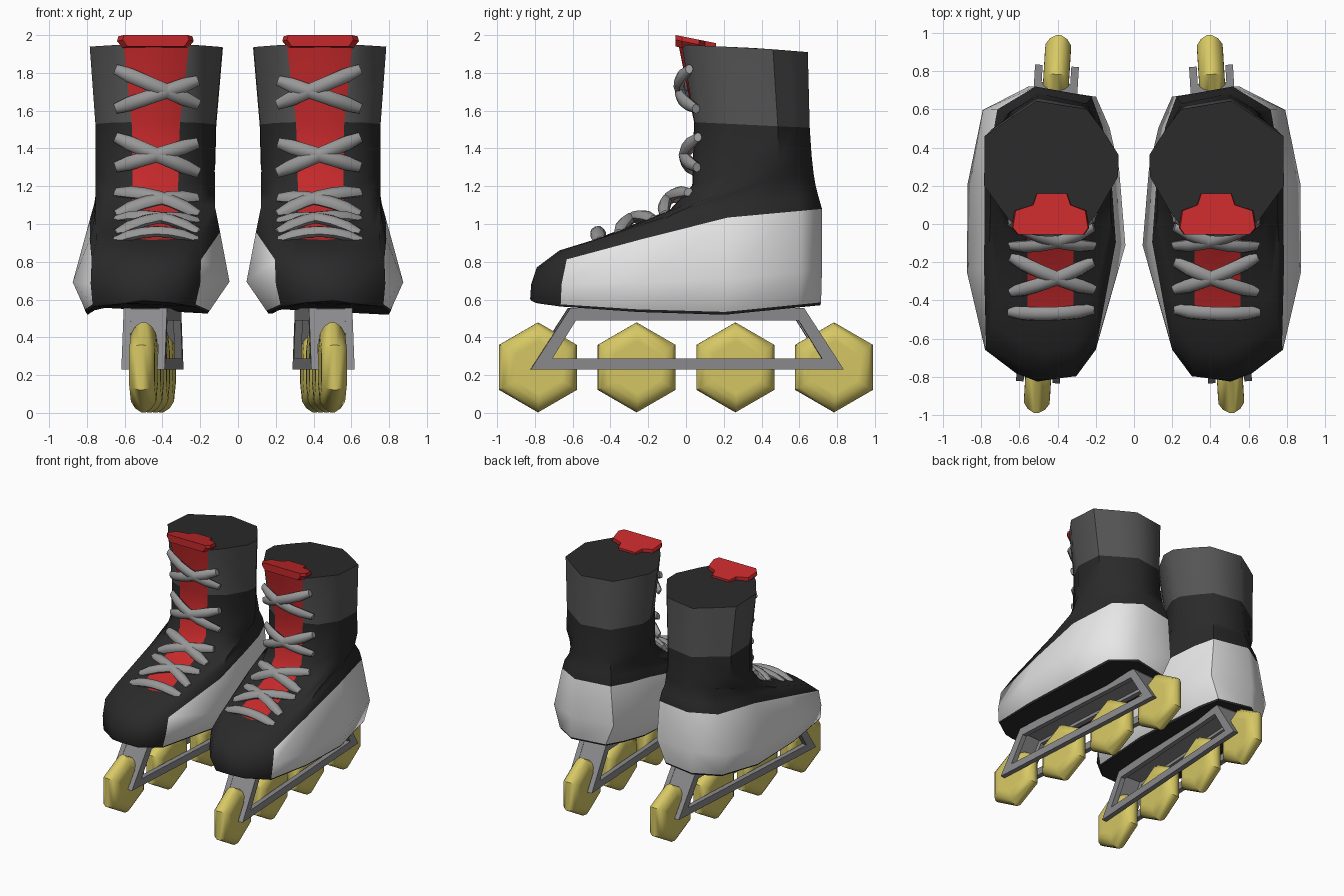
import bpy, bmesh, math
from mathutils import Vector, Matrix

if "Cube" in bpy.data.objects:
    bpy.data.objects.remove(bpy.data.objects["Cube"])

def material(name, rgb):
    m = bpy.data.materials.new(name)
    m.diffuse_color = (*rgb, 1)
    m.use_nodes = True
    m.node_tree.nodes["Principled BSDF"].inputs["Base Color"].default_value = m.diffuse_color
    return m

BLACK = material("black leather", (0.023, 0.023, 0.023))
GREY = material("dark grey cuff", (0.09, 0.09, 0.09))
WHITE = material("white shell", (0.80, 0.80, 0.80))
RED = material("red tongue", (0.56, 0.022, 0.024))
LACE = material("lace grey", (0.31, 0.31, 0.31))
METAL = material("frame grey", (0.26, 0.26, 0.27))
YELLOW = material("yellow wheel", (0.68, 0.58, 0.13))

# Frame and wheels toe out slightly
CHASSIS = Matrix.Translation((0.453, 0, 0)) @ Matrix.Rotation(math.radians(3.45), 4, 'Z')

def finish(name, bm, mats, angle=35, matrix=None):
    """Turn a bmesh into an object mirrored into a pair."""
    if matrix:
        bm.transform(matrix)
    bmesh.ops.recalc_face_normals(bm, faces=bm.faces)
    me = bpy.data.meshes.new(name)
    bm.to_mesh(me)
    bm.free()
    for m in mats:
        me.materials.append(m)
    ob = bpy.data.objects.new(name, me)
    bpy.context.collection.objects.link(ob)
    bpy.ops.object.select_all(action='DESELECT')
    ob.select_set(True)
    bpy.context.view_layer.objects.active = ob
    if angle:
        bpy.ops.object.shade_smooth_by_angle(angle=math.radians(angle))
    mod = ob.modifiers.new("pair", 'MIRROR')
    mod.use_mirror_merge = False
    return ob

def loft(rings, rule=lambda j, i: 0, closed=False):
    """Skin closed rings, with end caps unless the loft closes on itself."""
    bm = bmesh.new()
    vs = [[bm.verts.new(p) for p in r] for r in rings]
    n = len(vs[0])
    for j in range(len(vs) - (0 if closed else 1)):
        a, b = vs[j], vs[(j + 1) % len(vs)]
        for i in range(n):
            k = (i + 1) % n
            bm.faces.new((a[i], a[k], b[k], b[i])).material_index = rule(j, i)
    if not closed:
        bm.faces.new(vs[0])
        bm.faces.new(vs[-1])
    return bm

# Boot outlines (side, front-to-back fraction): foot below, cuff above
FOOT = [(0.08, 0), (0.38, 0.025), (0.7, 0.105), (1, 0.37), (0.99, 0.67), (0.8, 0.92),
        (0.22, 1), (-0.63, 0.965), (-0.8, 0.86), (-0.92, 0.72), (-1, 0.46), (-0.7, 0.105),
        (-0.38, 0.015)]
SHAFT = [(0.08, 0), (0.38, 0.025), (0.7, 0.1), (1, 0.35), (0.99, 0.73), (0.6, 0.87),
         (0.22, 1), (-0.53, 0.935), (-0.77, 0.77), (-1, 0.585), (-0.99, 0.42), (-0.7, 0.15),
         (-0.38, 0.02)]
# y front, y back, z front, z middle, z back, x inner, x outer, tongue spread,
# x of inner and outer front corners
RINGS = [
    (-0.82, 0.71, 0.595, 0.515, 0.57, 0.16, 0.80, 1.0, 0.23, 0.765),
    (-0.825, 0.715, 0.605, 0.53, 0.585, 0.15, 0.81, 1.0, 0.225, 0.77),
    (-0.82, 0.72, 0.68, 0.70, 0.76, 0.045, 0.875, 1.0, 0.20, 0.78),
    (-0.79, 0.72, 0.77, 1.03, 1.08, 0.095, 0.785, 1.0, 0.195, 0.775),
    (-0.67, 0.70, 0.86, 1.10, 1.15, 0.11, 0.765, 1.0, 0.20, 0.75),
    (-0.49, 0.685, 0.915, 1.16, 1.21, 0.12, 0.755, 1.0, 0.20, 0.71),
    (-0.10, 0.675, 1.07, 1.23, 1.27, 0.12, 0.755, 1.0, 0.20, 0.68),
    (0.02, 0.665, 1.20, 1.33, 1.36, 0.12, 0.755, 1.0, 0.20, 0.67),
    (0.03, 0.655, 1.54, 1.52, 1.51, 0.115, 0.755, 1.05, 0.20, 0.67),
    (-0.04, 0.645, 1.95, 1.93, 1.91, 0.08, 0.785, 1.3, 0.19, 0.66),
]

def boot_ring(j, yf, yb, zf, zm, zb, xi, xo, spread, corner_in, corner_out):
    pts = []
    mix = min(1, max(0, (j - 4) / 3))
    for n, (f, s) in enumerate(zip(FOOT, SHAFT)):
        u, t = Vector(f).lerp(Vector(s), mix)
        if n in (1, 12):
            u *= spread
        x = (xi + xo) / 2 + u * (xo - xi) / 2
        x = {2: corner_out, 11: corner_in}.get(n, x)
        fore = min(1, t / 0.64) ** (0.5 if j < 2 else 1)
        z = zf + (zm - zf) * fore + (zb - zm) * max(0, t - 0.64) / 0.36
        if n == 0 and j in (6, 7, 8):
            t = 0.03        # tongue sits back between the flaps
        pts.append((x, yf + (yb - yf) * t, z))
    return pts

def boot_colour(j, i):
    if i in (0, 12) and j >= 5:
        return 3            # tongue
    if 2 <= i <= 10 and j in (1, 2):
        return 2            # wrap-around shell
    return 1 if j == 8 else 0

finish("boot", loft([boot_ring(j, *r) for j, r in enumerate(RINGS)], boot_colour),
       [BLACK, GREY, WHITE, RED], 50)

# Flared tongue tip above the cuff
lip = [(0.235, -0.02), (0.26, -0.055), (0.61, -0.055), (0.64, -0.02), (0.625, 0.07),
       (0.53, 0.1), (0.51, 0.16), (0.35, 0.16), (0.33, 0.1), (0.25, 0.07)]
lip_rings = []
for drop, s in ((0.06, 0.86), (0.025, 1.0), (0.0, 0.97)):
    lip_rings.append([(0.437 + (x - 0.437) * s, y, 2.0 - 0.2 * (y + 0.055) - drop) for x, y in lip])
finish("tongue_tip", loft(lip_rings), [RED], 30)

# Laces: flattened tubes bowed over the front of the boot
FRONT = [(r[2], r[0]) for r in RINGS[4:]]

def front_y(z):
    for (z0, y0), (z1, y1) in zip(FRONT, FRONT[1:]):
        if z <= z1:
            return y0 + (y1 - y0) * (z - z0) / (z1 - z0)
    return FRONT[-1][1]

def lace(name, x0, z0, x1, z1):
    a, b = Vector((x0, front_y(z0), z0)), Vector((x1, front_y(z1), z1))
    zc = (z0 + z1) / 2
    out = Vector((0, -1, 0)) if zc > 1.2 else Vector((0, -0.7, 0.7)) if zc > 1.06 else Vector((0, -0.35, 0.94))
    across = (b - a).cross(out).normalized()
    sink = 0.035 if zc > 1.2 else 0.015
    rings = []
    for k in range(7):
        s = k / 6
        bow = 4 * s * (1 - s)
        p = a.lerp(b, s) + out * ((0.035 + sink) * bow - sink)
        w = 0.7 + 0.3 * min(1, 2 * bow)
        rings.append([p + across * (0.038 * w * math.cos(q * math.pi / 4))
                      + out * (0.029 * w * math.sin(q * math.pi / 4)) for q in range(8)])
    finish(name, loft(rings), [LACE], 50)

for n, (hi_a, lo_a, hi_b, lo_b) in enumerate([
        (1.82, 1.63, 1.76, 1.61), (1.46, 1.27, 1.43, 1.30),
        (1.18, 1.06, 1.15, 1.06), (1.04, 0.97, 1.03, 0.965)]):
    lace(f"lace_over_{n}", 0.65, hi_a, 0.205, lo_a)
    lace(f"lace_under_{n}", 0.21, hi_b, 0.65, lo_b)
lace("lace_toe", 0.66, 0.925, 0.21, 0.93)

# Frame: two trapezoid side plates with a cut-out
outer = [(-0.83, 0.23), (0.83, 0.23), (0.62, 0.555), (-0.62, 0.555)]
inner = [(-0.715, 0.288), (0.715, 0.288), (0.59, 0.49), (-0.59, 0.49)]
for name, x in (("inner_frame_plate", -0.095), ("outer_frame_plate", 0.095)):
    rings = [[(x + d, y, z) for y, z in prof]
             for d, prof in ((-0.02, outer), (0.02, outer), (0.02, inner), (-0.02, inner))]
    finish(name, loft(rings, closed=True), [METAL], 0, CHASSIS)

# Top plate and short sloping end walls join the side plates
walls = {"frame_top_plate": [(-0.62, 0.555), (0.62, 0.555), (0.60, 0.515), (-0.60, 0.515)]}
for name, s in (("frame_front_wall", -1), ("frame_back_wall", 1)):
    walls[name] = [(s * 0.62, 0.55), (s * 0.74, 0.365), (s * 0.71, 0.365), (s * 0.59, 0.55)]
for name, prof in walls.items():
    finish(name, loft([[(x, y, z) for y, z in prof] for x in (-0.08, 0.08)]), [METAL], 0, CHASSIS)

# Wheels: six-sided with a tapered tread
TREAD = [(0.068, 0.14), (0.067, 0.18), (0.045, 0.216)]
for n, y in enumerate((-0.785, -0.262, 0.262, 0.785)):
    profile = [(-x, r) for x, r in TREAD] + [(-0.012, 0.238), (0.012, 0.238)] + TREAD[::-1]
    rings = [[(x, y + r * math.sin(k * math.pi / 3), 0.241 + r * math.cos(k * math.pi / 3))
              for k in range(6)] for x, r in profile]
    finish(f"wheel_{n + 1}", loft(rings), [YELLOW], 40, CHASSIS)
